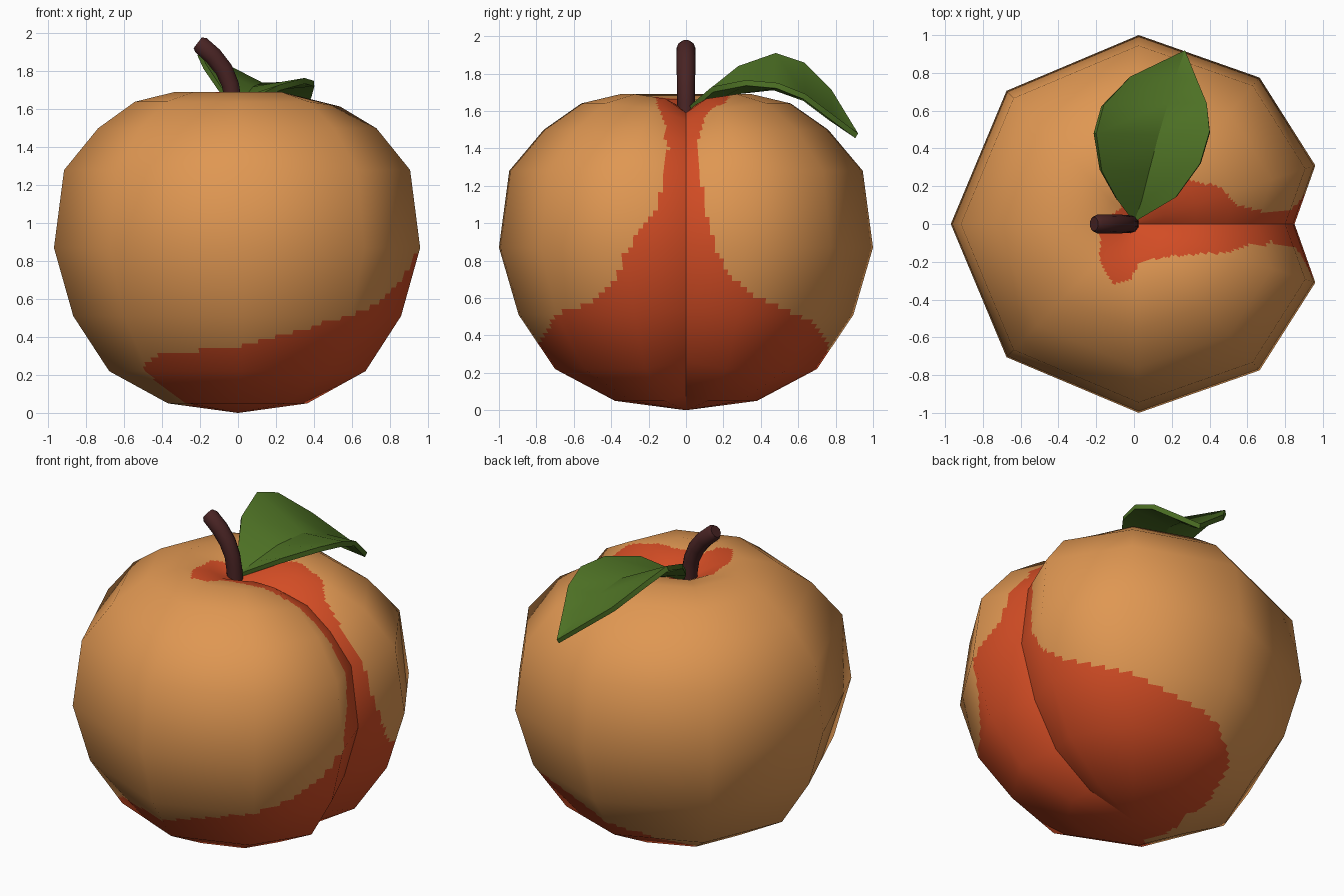
import bpy, bmesh, math
from mathutils import Vector

if "Cube" in bpy.data.objects:
    bpy.data.objects.remove(bpy.data.objects["Cube"])


def material(name, rgb):
    m = bpy.data.materials.new(name)
    m.diffuse_color = (*rgb, 1)
    m.use_nodes = True
    m.node_tree.nodes["Principled BSDF"].inputs["Base Color"].default_value = m.diffuse_color
    return m


def interp(table, x):
    if x <= table[0][0]:
        return table[0][1]
    for (a, fa), (b, fb) in zip(table, table[1:]):
        if x <= b:
            return fa + (fb - fa) * (x - a) / (b - a)
    return table[-1][1]


def add_object(name, data, *mats):
    ob = bpy.data.objects.new(name, data)
    bpy.context.collection.objects.link(ob)
    for m in mats:
        data.materials.append(m)
    return ob


orange = material("orange skin", (0.74, 0.31, 0.085))
red = material("red blush", (0.65, 0.073, 0.018))
green = material("leaf green", (0.075, 0.165, 0.018))
brown = material("stem brown", (0.065, 0.017, 0.017))

# Fruit body: profile (radius, z), groove profile (x, z) and equator outline
profile = [(.002, 0), (.38, .05), (.70, .22), (.895, .51), (1, .87), (.945, 1.28),
           (.76, 1.5), (.56, 1.64), (.35, 1.69), (.17, 1.66), (.002, 1.58)]
groove = [(.002, 0), (.33, .08), (.59, .26), (.75, .53), (.85, .87), (.80, 1.25),
          (.65, 1.43), (.49, 1.55), (.32, 1.59), (.16, 1.59), (.002, 1.58)]
half = [(.96, .31), (.665, .775), (.025, 1.0), (-.675, .705)]
outline = half + [(-.97, 0)] + [(x, -y) for x, y in reversed(half)]


def column(p, drop=0):
    return [Vector((p[0] * r, p[1] * r, z - (drop if z > 1.6 else 0))) for r, z in profile]


seam = [Vector((x, 0, z)) for x, z in groove]
last = len(outline) - 1
cols = [seam] + [column(p, .025 if i in (0, last) else 0) for i, p in enumerate(outline)] + [seam]
rows = len(profile)

# Coarse cage gives the smooth normals; the groove stays a hard crease
bm = bmesh.new()
grid = [[bm.verts.new(v) for v in c] for c in cols]
for i in range(len(cols) - 1):
    for j in range(rows - 1):
        bm.faces.new((grid[i][j], grid[i + 1][j], grid[i + 1][j + 1], grid[i][j + 1]))
bm.normal_update()
normals = [[v.normal.copy() for v in c] for c in grid]
for c in normals:
    c[0] = Vector((0, 0, -1))
bm.free()

# Cut each big facet finely so that the blush can have its own border
K = 12
nu, nv = (len(cols) - 1) * K + 1, (rows - 1) * K + 1


def sample(g, u, v):
    i, j = min(u // K, len(cols) - 2), min(v // K, rows - 2)
    s, t = u / K - i, v / K - j
    return g[i][j].lerp(g[i + 1][j], s).lerp(g[i][j + 1].lerp(g[i + 1][j + 1], s), t)


verts = [sample(cols, u, v) for u in range(nu) for v in range(nv)]
norms = [sample(normals, u, v).normalized() for u in range(nu) for v in range(nv)]
faces = [(u * nv + v, (u + 1) * nv + v, (u + 1) * nv + v + 1, u * nv + v + 1)
         for u in range(nu - 1) for v in range(nv - 1)]
me = bpy.data.meshes.new("fruit_body")
me.from_pydata([tuple(v) for v in verts], [], faces)
me.update()
fruit = add_object("fruit_body", me, orange, red)

# Blush: height limit by angle from the groove, and a band across the top
front = [(7, 1.45), (9.5, 1.1), (14, 1.0), (17.5, .87), (25, .68), (35, .58), (65, .44),
         (90, .35), (129, .3), (138, .22), (143, .0)]
back = [(4, 1.45), (6.5, 1.1), (10.5, .85), (15.5, .7), (28, .58), (43, .5), (80, .36),
        (110, .22), (138, .04), (145, 0)]
top_hi = [(-.17, 0), (0, .15), (.28, .23), (.45, .2), (.55, .1), (.7, .06), (.9, .07)]
top_lo = [(-.18, -.2), (-.1, -.32), (-.02, -.3), (.03, -.2), (.2, -.17), (.5, -.15),
          (.6, -.11), (.8, -.11)]


def is_red(c):
    if c.z > 1.4:
        return c.x > -.18 and interp(top_lo, c.x) < c.y < interp(top_hi, c.x)
    if c.z < .04:
        return True if math.hypot(c.x, c.y) < .28 else c.x > -.25
    ang = math.degrees(math.atan2(c.y, c.x))
    return c.z < interp(front if ang < 0 else back, abs(ang))


for p in me.polygons:
    p.use_smooth = True
    p.material_index = int(is_red(p.center))
me.normals_split_custom_set_from_vertices([tuple(n) for n in norms])

# Stem: bent tube with a rounded tip
path = [(-.02, 1.55, 1), (-.025, 1.64, .95), (-.04, 1.73, .95), (-.075, 1.81, 1),
        (-.13, 1.88, 1.02), (-.195, 1.938, 1), (-.212, 1.951, .75)]
cu = bpy.data.curves.new("stem", 'CURVE')
cu.dimensions = '3D'
cu.bevel_depth = .05
cu.bevel_resolution = 3
cu.use_fill_caps = True
sp = cu.splines.new('POLY')
sp.points.add(len(path) - 1)
for pt, (x, z, r) in zip(sp.points, path):
    pt.co = (x, 0, z, 1)
    pt.radius = r
add_object("stem", cu, brown)

# Leaf: folded blade made of left edge, midrib and right edge rows
leaf_rows = [((-.09, .13, 1.72), (.04, .12, 1.67), (.22, .14, 1.73)),
             ((-.17, .28, 1.84), (.08, .28, 1.72), (.35, .32, 1.765)),
             ((-.20, .48, 1.91), (.13, .47, 1.74), (.40, .49, 1.75)),
             ((-.16, .63, 1.86), (.18, .64, 1.68), (.385, .64, 1.69)),
             ((-.02, .78, 1.71), (.22, .78, 1.575), (.335, .76, 1.60))]
bm = bmesh.new()
base, tip = bm.verts.new((0, .01, 1.62)), bm.verts.new((.27, .92, 1.48))
blade = [[bm.verts.new(p) for p in row] for row in leaf_rows]
for k in range(2):
    bm.faces.new((base, blade[0][k + 1], blade[0][k]))
    bm.faces.new((tip, blade[-1][k], blade[-1][k + 1]))
    for a, b in zip(blade, blade[1:]):
        bm.faces.new((a[k], a[k + 1], b[k + 1], b[k]))
lm = bpy.data.meshes.new("leaf")
bm.to_mesh(lm)
bm.free()
leaf = add_object("leaf", lm, green)
solid = leaf.modifiers.new("thickness", 'SOLIDIFY')
solid.thickness = .03
solid.offset = -1
bpy.context.view_layer.objects.active = leaf
leaf.select_set(True)
bpy.ops.object.modifier_apply(modifier="thickness")
bpy.ops.object.shade_smooth_by_angle(angle=math.radians(30))
